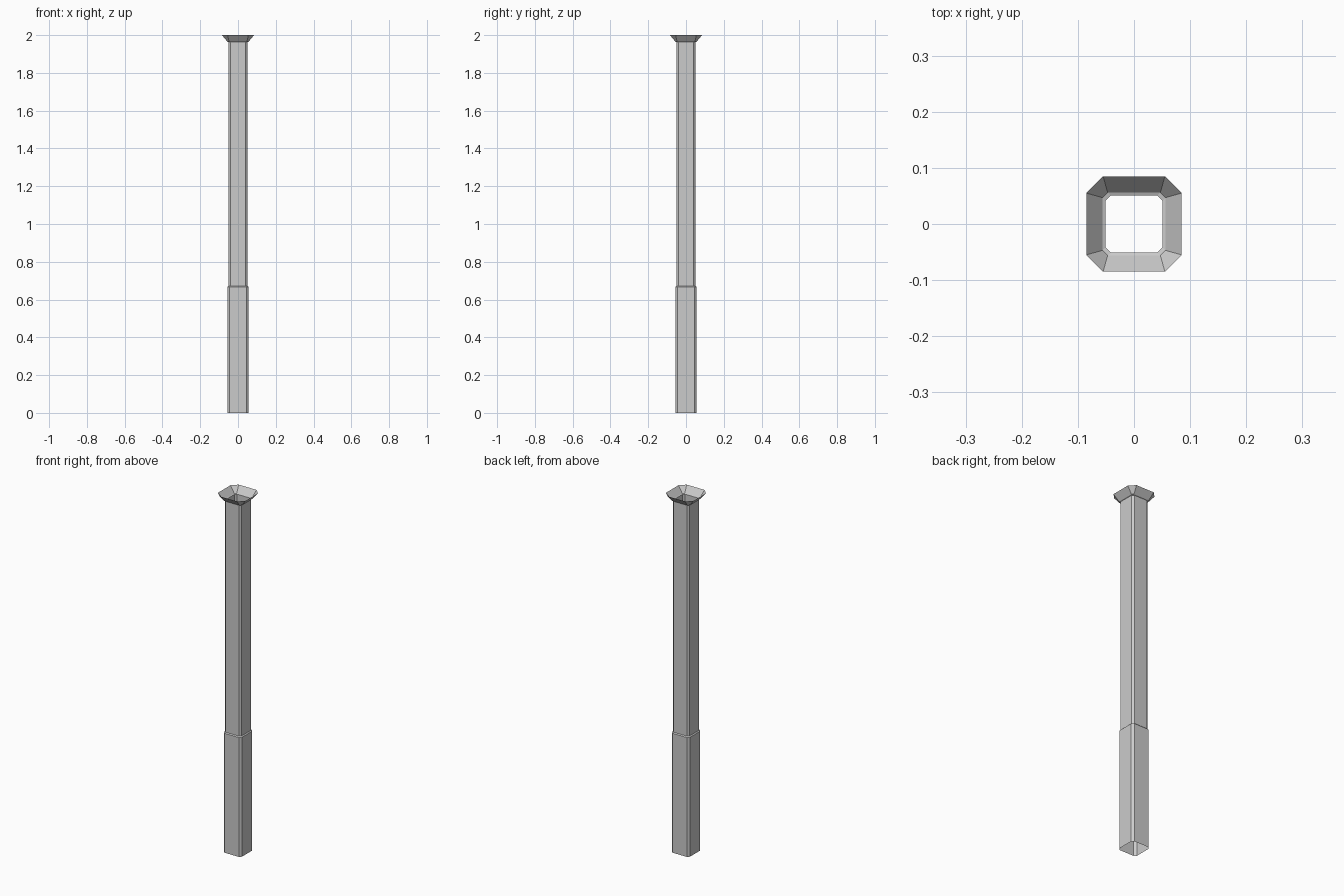
import bpy, bmesh

if "Cube" in bpy.data.objects:
    bpy.data.objects.remove(bpy.data.objects["Cube"])


def ring_points(half, cut, z):
    # square outline with clipped corners
    f = half - cut
    return [(half, -f, z), (half, f, z), (f, half, z), (-f, half, z),
            (-half, f, z), (-half, -f, z), (-f, -half, z), (f, -half, z)]


def open_tube(name, sections):
    bm = bmesh.new()
    rings = [[bm.verts.new(p) for p in ring_points(*s)] for s in sections]
    for low, high in zip(rings, rings[1:]):
        for i in range(8):
            j = (i + 1) % 8
            bm.faces.new((low[i], low[j], high[j], high[i]))
    mesh = bpy.data.meshes.new(name)
    bm.to_mesh(mesh)
    bm.free()
    obj = bpy.data.objects.new(name, mesh)
    bpy.context.collection.objects.link(obj)
    return obj


# wider lower sleeve with the small step up to the shaft: (half width, corner cut, z)
open_tube("lower_sleeve", [(0.056, 0.011, 0), (0.056, 0.011, 0.667), (0.051, 0.010, 0.672)])

# slim hollow shaft
open_tube("shaft", [(0.051, 0.010, 0.672), (0.051, 0.010, 1.963)])

# flared open collar on top, with a narrow ledge
open_tube("flared_collar", [(0.051, 0.010, 1.963), (0.056, 0.009, 1.965), (0.085, 0.030, 2.0)])
